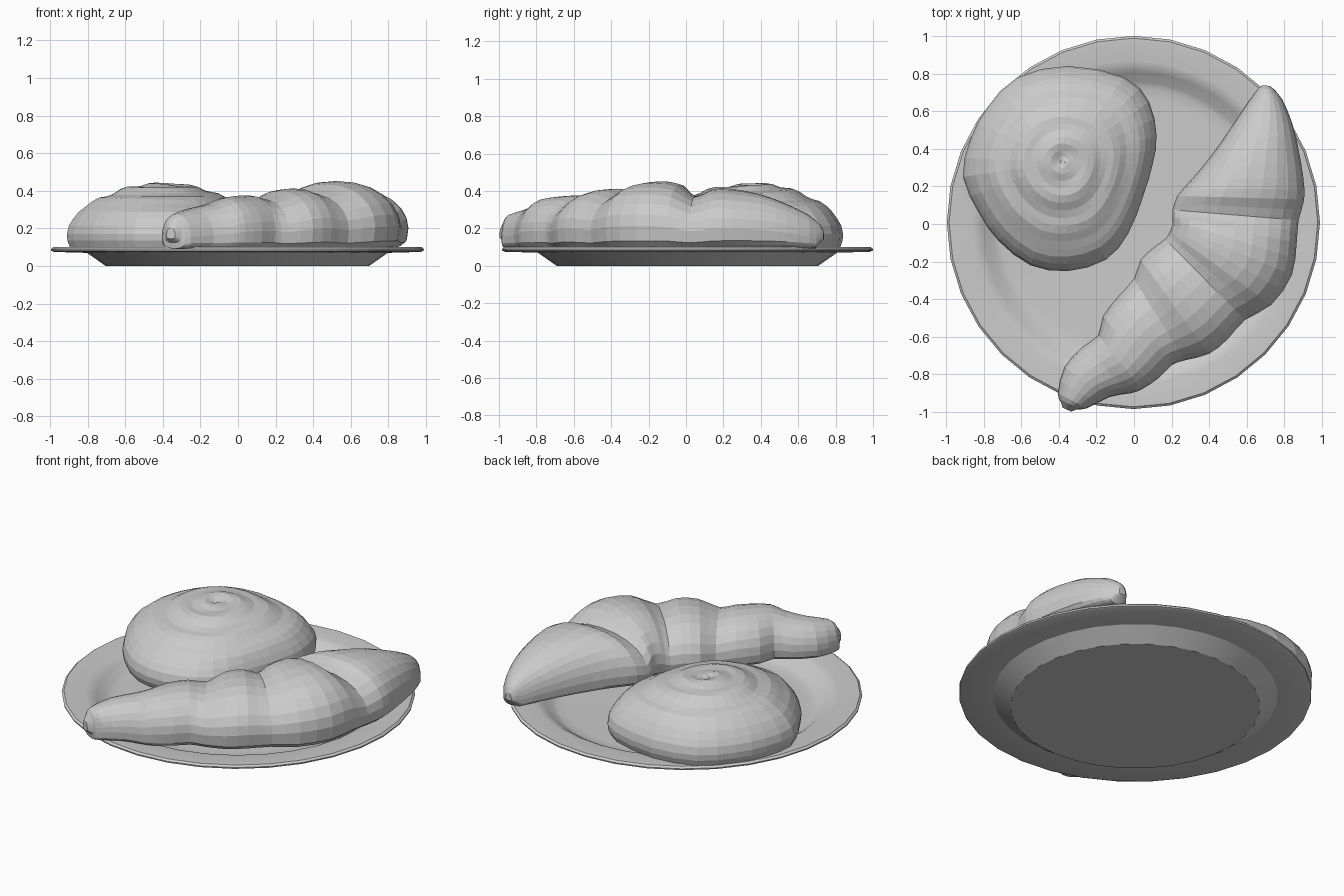
import bpy, bmesh
from math import sin, cos, pi, tau, atan2, copysign
from mathutils import Vector

if "Cube" in bpy.data.objects:
    bpy.data.objects.remove(bpy.data.objects["Cube"])


def loft(name, rings, smooth=False):
    """Skin a list of equal-length closed rings and cap both ends."""
    bm = bmesh.new()
    vr = [[bm.verts.new(p) for p in ring] for ring in rings]
    n = len(vr[0])
    for a, b in zip(vr, vr[1:]):
        for i in range(n):
            j = (i + 1) % n
            bm.faces.new((a[i], a[j], b[j], b[i]))
    bm.faces.new(vr[0][::-1])
    bm.faces.new(vr[-1])
    bmesh.ops.recalc_face_normals(bm, faces=bm.faces)
    me = bpy.data.meshes.new(name)
    bm.to_mesh(me)
    bm.free()
    ob = bpy.data.objects.new(name, me)
    bpy.context.collection.objects.link(ob)
    if smooth:
        bpy.ops.object.select_all(action='DESELECT')
        ob.select_set(True)
        bpy.context.view_layer.objects.active = ob
        bpy.ops.object.shade_smooth_by_angle(angle=0.5)
    return ob


def refine(points, closed):
    """Insert a smooth midpoint between neighbouring points."""
    n, out = len(points), []
    pts = [Vector(p) for p in points]
    for i in range(n if closed else n - 1):
        ids = [i - 1, i, i + 1, i + 2]
        a, b, c, d = (pts[k % n] if closed else pts[min(max(k, 0), n - 1)] for k in ids)
        out += [b, (9 * (b + c) - a - d) / 16]
    return out if closed else out + [pts[-1]]


# Plate: lathed profile, underside out to the rim and back into the well
plate_profile = [(0.70, 0), (0.80, 0.07), (0.975, 0.075), (0.99, 0.081), (0.992, 0.09),
                 (0.98, 0.10), (0.86, 0.098), (0.83, 0.092), (0.80, 0.075), (0.75, 0.038),
                 (0.72, 0.027), (0.66, 0.025)]
N = 32
loft("plate", [[(r * cos(tau * i / N) - 0.003, r * sin(tau * i / N) + 0.008, z)
                for i in range(N)] for r, z in plate_profile], smooth=True)

# Spiral bun: irregular outline, domed profile with a soft spiral groove
outline = [(0.12, 0.47), (0.08, 0.65), (-0.05, 0.78), (-0.35, 0.84), (-0.62, 0.78),
           (-0.78, 0.62), (-0.87, 0.45), (-0.91, 0.25), (-0.82, 0.05), (-0.72, -0.09),
           (-0.55, -0.22), (-0.35, -0.25), (-0.15, -0.19), (-0.03, -0.05), (0.05, 0.15),
           (0.10, 0.32)]
edge = refine(outline, True)
centre = Vector((-0.38, 0.33))
bun_profile = [(0.90, 0.085), (0.97, 0.10), (0.995, 0.135), (1.0, 0.17), (0.98, 0.215),
               (0.94, 0.25), (0.88, 0.29), (0.82, 0.315), (0.75, 0.338), (0.68, 0.355),
               (0.61, 0.37), (0.54, 0.385), (0.47, 0.40), (0.40, 0.412), (0.33, 0.421),
               (0.26, 0.427), (0.19, 0.431), (0.12, 0.432), (0.06, 0.428), (0.02, 0.425)]
rings = []
for k, (s, z) in enumerate(bun_profile):
    ring = []
    for e in edge:
        d = e - centre
        d = d.lerp(d.normalized() * 0.52, 1 - s) * s      # rounder toward the middle
        h = z
        if k > 5:
            swirl = cos(atan2(d.y, d.x) + tau * 3.5 * s)
            h += 0.007 * swirl * min(1, (1 - s) * 3) + (0.05 * d.y - 0.04 * d.x) * (1 - s)
        ring.append((centre.x + d.x, centre.y + d.y, h))
    rings.append(ring)
loft("spiral_bun", rings)

# Croissant: cross-sections given by inner edge, outer edge and crest height
sections = [(-0.39, -0.945, -0.30, -0.985, 0.245), (-0.405, -0.90, -0.25, -0.98, 0.275),
            (-0.37, -0.76, -0.13, -0.92, 0.305), (-0.27, -0.65, -0.02, -0.90, 0.33),
            (-0.19, -0.59, 0.04, -0.88, 0.36), (-0.165, -0.49, 0.13, -0.82, 0.372),
            (-0.08, -0.38, 0.20, -0.75, 0.375), (0.0, -0.29, 0.27, -0.725, 0.355),
            (0.035, -0.19, 0.40, -0.69, 0.40), (0.11, -0.12, 0.50, -0.61, 0.412),
            (0.165, -0.08, 0.59, -0.51, 0.385), (0.19, -0.04, 0.73, -0.43, 0.435),
            (0.205, 0.0, 0.84, -0.27, 0.452), (0.205, 0.04, 0.865, -0.10, 0.435),
            (0.205, 0.075, 0.875, 0.02, 0.37), (0.23, 0.15, 0.905, 0.13, 0.41),
            (0.30, 0.23, 0.90, 0.25, 0.412), (0.40, 0.35, 0.87, 0.42, 0.385),
            (0.50, 0.49, 0.84, 0.54, 0.34), (0.60, 0.64, 0.79, 0.66, 0.275),
            (0.66, 0.72, 0.745, 0.715, 0.22)]
stations = refine([(*s, 0) for s in sections], False)
SIDES = 24
last = len(stations) - 1


def section(k, shrink=1.0, push=(0, 0)):
    lx, ly, rx, ry, top, _ = stations[k]
    base = 0.125 if k in (0, last) else 0.095
    sag = 0.04 * max(0, sin(pi * k / last))               # outer side rests in the well
    mid = base + (top - base) * 0.33
    ring = []
    for i in range(SIDES):
        a = tau * i / SIDES
        u = 0.5 + 0.5 * shrink * copysign(abs(cos(a)) ** 0.9, cos(a))
        s = sin(a)
        if s > 0:
            z = mid + (top - mid) * s * shrink
        else:
            z = mid - (mid - base + sag * u) * abs(s) ** 0.5 * shrink
        ring.append((lx + (rx - lx) * u + push[0], ly + (ry - ly) * u + push[1], z))
    return ring


rings = [section(0, 0.5, (-0.012, -0.022))]
rings += [section(k) for k in range(last + 1)]
rings += [section(last, 0.5, (0, 0.018))]
loft("croissant", rings)
